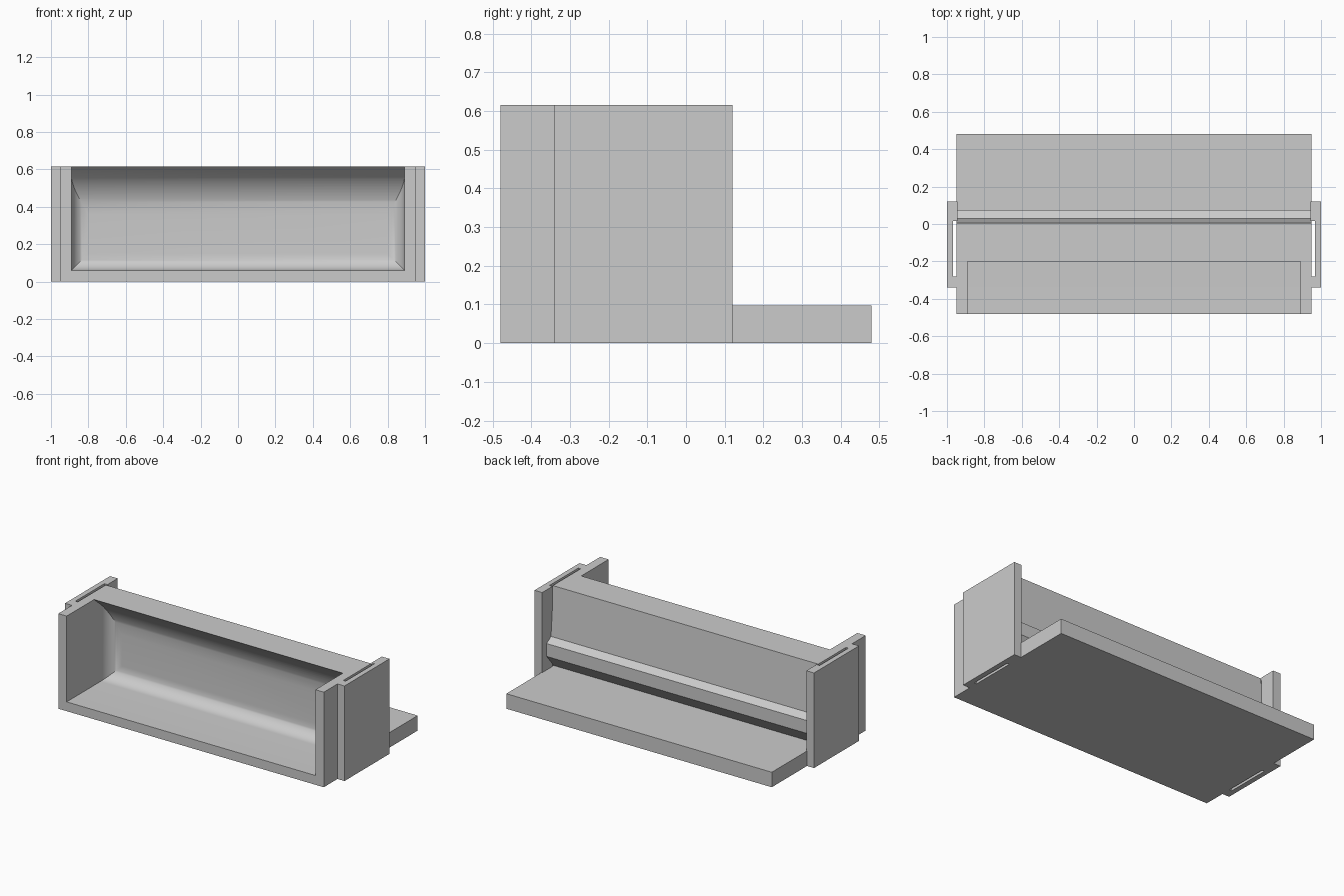
import bpy
import bmesh
from math import sin, cos, pi

cube = bpy.data.objects.get("Cube")
if cube:
    bpy.data.objects.remove(cube, do_unlink=True)

grey = bpy.data.materials.new("plain grey")
GREY = (0.6, 0.6, 0.6, 1.0)
grey.use_nodes = True
grey.diffuse_color = GREY
grey.node_tree.nodes["Principled BSDF"].inputs["Base Color"].default_value = GREY


def prism(name, outline, axis, low, high):
    """Extrude an outline along x (outline in y, z) or z (outline in x, y)."""
    bm = bmesh.new()
    place = (lambda a, b: (low, a, b)) if axis == "x" else (lambda a, b: (a, b, low))
    face = bm.faces.new([bm.verts.new(place(a, b)) for a, b in outline])
    new = bmesh.ops.extrude_face_region(bm, geom=[face])["geom"]
    length = high - low
    shift = (length, 0, 0) if axis == "x" else (0, 0, length)
    bmesh.ops.translate(bm, vec=shift, verts=[v for v in new if isinstance(v, bmesh.types.BMVert)])
    bmesh.ops.recalc_face_normals(bm, faces=bm.faces)
    mesh = bpy.data.meshes.new(name)
    bm.to_mesh(mesh)
    bm.free()
    mesh.materials.append(grey)
    obj = bpy.data.objects.new(name, mesh)
    bpy.context.collection.objects.link(obj)
    return obj


def combine(target, tool, operation):
    """Apply a boolean and remove the tool."""
    mod = target.modifiers.new("cut", "BOOLEAN")
    mod.operation, mod.solver, mod.object = operation, "EXACT", tool
    bpy.context.view_layer.objects.active = target
    bpy.ops.object.modifier_apply(modifier=mod.name)
    bpy.data.objects.remove(tool, do_unlink=True)


def arc(cx, cy, radius, start, end, steps=12):
    angles = [start + (end - start) * i / steps for i in range(steps + 1)]
    return [(cx + radius * cos(t), cy + radius * sin(t)) for t in angles]


# Body: tall front block, undercut ledge on its back and low rear slab
body = prism("body", [(-0.48, 0), (0.48, 0), (0.48, 0.097), (0, 0.097),
                      (0.075, 0.185), (0.075, 0.268), (0.03, 0.297),
                      (0.005, 0.615), (-0.48, 0.615)], "x", -0.95, 0.95)

# Hollow: curved back and floor, limited by a plan with rounded rear corners
BACK, FLOOR, SIDE, R, TOP_R = -0.045, 0.06, 0.89, 0.09, 0.28
hollow = prism("hollow_cutter",
               [(-0.6, FLOOR)]
               + arc(BACK - R, FLOOR + R, R, -pi / 2, 0)
               + arc(BACK - TOP_R, 0.355, TOP_R, 0, pi / 4)
               + [(-0.2, 0.615), (-0.285, 0.7), (-0.6, 0.7)], "x", -1.2, 1.2)
plan = prism("plan_cutter",
             [(-SIDE, -0.7), (SIDE, -0.7)]
             + arc(SIDE - R, BACK - R, R, 0, pi / 2)
             + arc(R - SIDE, BACK - R, R, pi / 2, pi), "z", -0.2, 1.0)
combine(hollow, plan, "INTERSECT")
combine(body, hollow, "DIFFERENCE")

# Side brackets: outer plates joined to the body at both ends of a thin slot
bracket = [(0.95, -0.34), (1, -0.34), (1, 0.12), (0.945, 0.12),
           (0.945, 0.015), (0.967, 0.015), (0.967, -0.28), (0.95, -0.28)]
parts = [body]
for name, side in (("left_bracket", 1), ("right_bracket", -1)):
    parts.append(prism(name, [(side * x, y) for x, y in bracket], "z", 0, 0.615))

bpy.ops.object.select_all(action="DESELECT")
for obj in parts:
    obj.select_set(True)
bpy.context.view_layer.objects.active = body
bpy.ops.object.shade_smooth_by_angle(angle=pi / 6)
